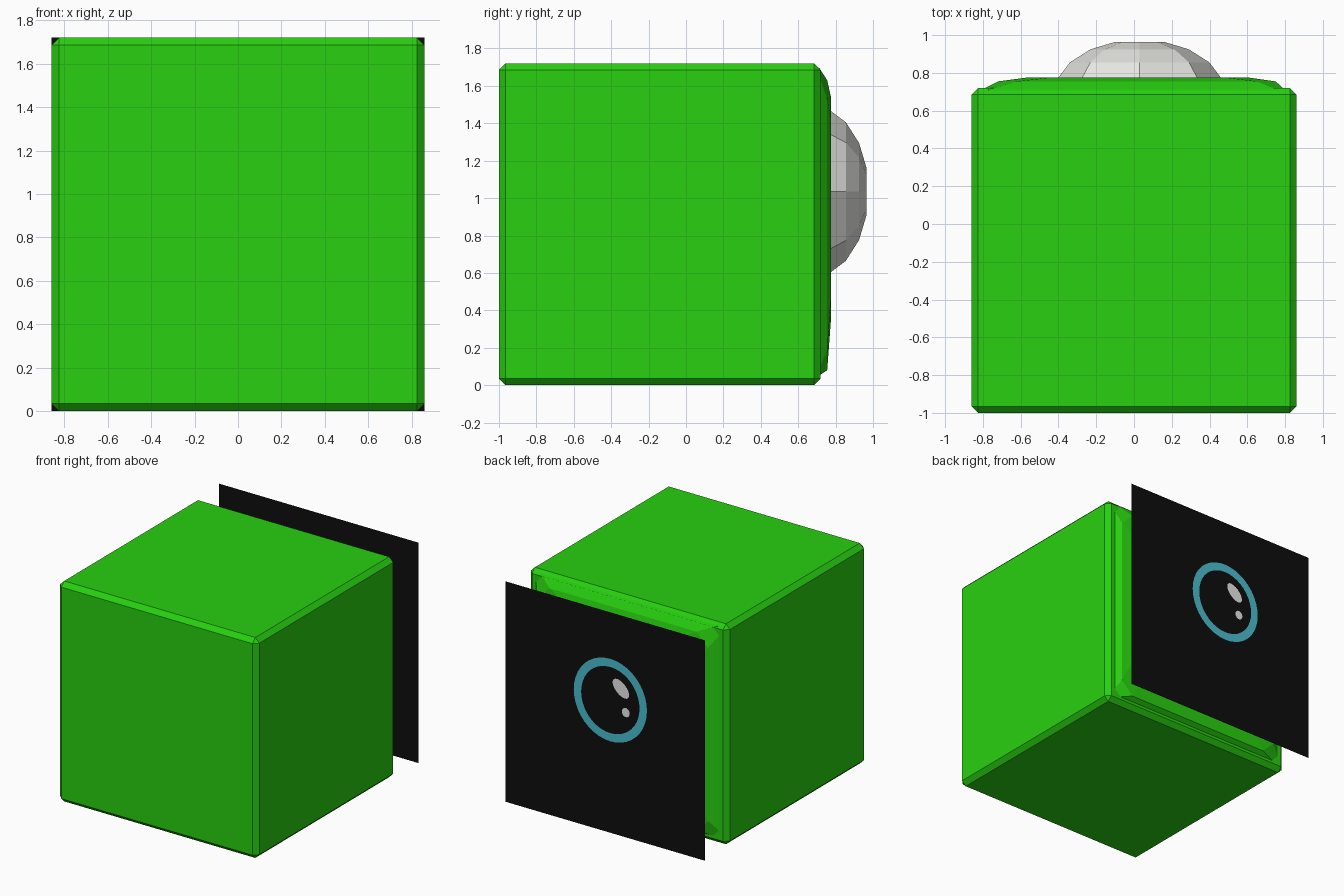
import bpy, bmesh, math
from mathutils import Vector

if "Cube" in bpy.data.objects:
    bpy.data.objects.remove(bpy.data.objects["Cube"])


def mat(name, rgb):
    """Flat material from sRGB 0-255."""
    m = bpy.data.materials.new(name)
    lin = [((c / 255 + 0.055) / 1.055) ** 2.4 if c > 10 else c / 255 / 12.92 for c in rgb]
    m.diffuse_color = (*lin, 1)
    m.use_nodes = True
    m.node_tree.nodes["Principled BSDF"].inputs["Base Color"].default_value = m.diffuse_color
    return m


green = mat("green", (40, 208, 16))
white = mat("dome white", (236, 236, 231))
black = mat("black", (13, 13, 13))
cyan = mat("cyan", (74, 190, 208))
glint = mat("highlight white", (232, 232, 232))


def finish(bm, name, material):
    bmesh.ops.recalc_face_normals(bm, faces=bm.faces)
    me = bpy.data.meshes.new(name)
    bm.to_mesh(me)
    bm.free()
    me.materials.append(material)
    ob = bpy.data.objects.new(name, me)
    bpy.context.collection.objects.link(ob)
    return ob


def loft(name, rings, material):
    """Join rings of points of equal length, capping both ends."""
    bm = bmesh.new()
    vs = [[bm.verts.new(p) for p in r] for r in rings]
    n = len(vs[0])
    for a, b in zip(vs, vs[1:]):
        for i in range(n):
            j = (i + 1) % n
            bm.faces.new((a[i], a[j], b[j], b[i]))
    bm.faces.new(vs[0])
    bm.faces.new(vs[-1])
    return finish(bm, name, material)


def ellipse(cx, cz, y, rx, rz, n, tilt=0.0):
    pts = []
    for i in range(n):
        t = math.tau * i / n
        u, v = rx * math.cos(t), rz * math.sin(t)
        pts.append(Vector((cx + u * math.cos(tilt) - v * math.sin(tilt), y,
                           cz + u * math.sin(tilt) + v * math.cos(tilt))))
    return pts


def clipped_rect(x0, x1, z0, z1, y, c):
    return [(x0 + c, y, z0), (x1 - c, y, z0), (x1, y, z0 + c), (x1, y, z1 - c),
            (x1 - c, y, z1), (x0 + c, y, z1), (x0, y, z1 - c), (x0, y, z0 + c)]


# Main block with chamfered edges
bm = bmesh.new()
bmesh.ops.create_cube(bm, size=1.72)
bmesh.ops.translate(bm, verts=bm.verts, vec=(0, -0.14, 0.86))
bmesh.ops.bevel(bm, geom=bm.edges[:], offset=0.035, segments=1, affect='EDGES')
finish(bm, "block", green)

# Shallow raised panel on the back
loft("back_panel", [clipped_rect(-0.81, 0.80, 0.05, 1.70, 0.71, 0.04),
                    clipped_rect(-0.72, 0.75, 0.08, 1.63, 0.755, 0.10),
                    clipped_rect(-0.57, 0.61, 0.35, 1.54, 0.775, 0.12)], green)

# Faceted dome, eight sides
loft("dome", [ellipse(0.03, 1.035, y, r, r, 8) for r, y in
              ((0.43, 0.74), (0.43, 0.775), (0.37, 0.855), (0.26, 0.925), (0.13, 0.964))], white)

# Black sheet standing behind the block
bm = bmesh.new()
bm.faces.new([bm.verts.new((x, 0.997, z)) for x, z in
              ((-0.86, 0), (-0.86, 1.72), (0.86, 1.72), (0.86, 0))])
finish(bm, "back_sheet", black)

# Painted ring
bm = bmesh.new()
outer = [bm.verts.new(p) for p in ellipse(-0.047, 1.037, 1.0, 0.316, 0.322, 40)]
inner = [bm.verts.new(p) for p in ellipse(-0.047, 1.037, 1.0, 0.252, 0.258, 40)]
for i in range(40):
    j = (i + 1) % 40
    bm.faces.new((outer[j], outer[i], inner[i], inner[j]))
ring = finish(bm, "painted_ring", cyan)

# Painted highlights
for name, args in (("large_highlight", (-0.138, 1.15, 1.0, 0.085, 0.05, 20, math.radians(42))),
                   ("small_highlight", (-0.18, 0.975, 1.0, 0.034, 0.036, 16))):
    bm = bmesh.new()
    bm.faces.new([bm.verts.new(p) for p in reversed(ellipse(*args))])
    finish(bm, name, glint)

# Flat sheets must face the back (+y)
for ob in bpy.data.objects:
    if ob.name in {"back_sheet", "painted_ring", "large_highlight", "small_highlight"}:
        if ob.data.polygons[0].normal.y < 0:
            ob.data.flip_normals()
